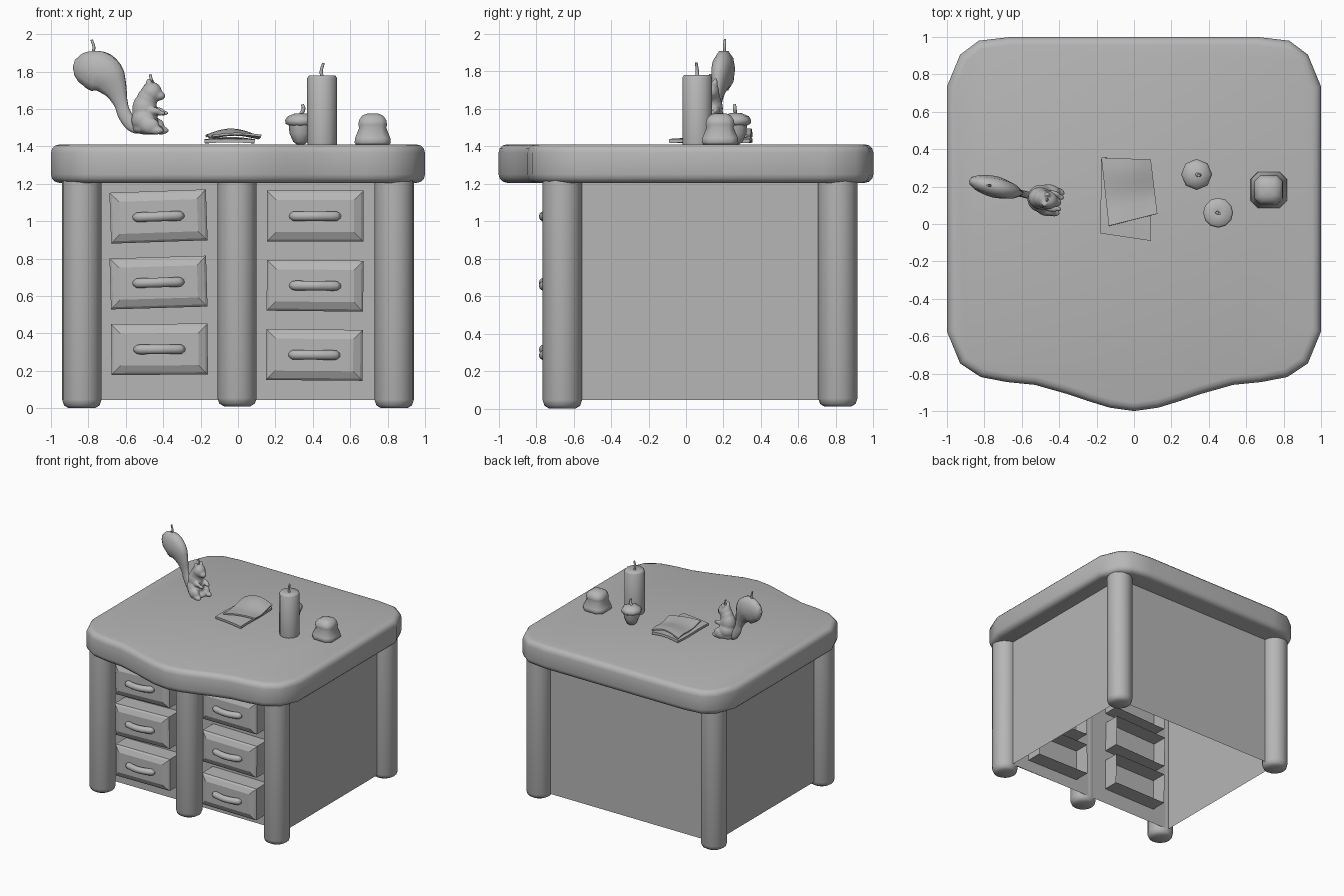
import bpy
import bmesh
import math
from mathutils import Vector, Matrix

old = bpy.data.objects.get("Cube")
if old:
    bpy.data.objects.remove(old, do_unlink=True)

# One plain grey for everything
GREY = (0.47, 0.47, 0.47, 1)
mat = bpy.data.materials.new("plain grey")
mat.use_nodes = True
mat.diffuse_color = GREY
mat.node_tree.nodes["Principled BSDF"].inputs["Base Color"].default_value = GREY


def select(obj):
    bpy.ops.object.select_all(action='DESELECT')
    obj.select_set(True)
    bpy.context.view_layer.objects.active = obj


def finish(obj, angle=40):
    """Material and shading shared by every part."""
    obj.data.materials.clear()
    obj.data.materials.append(mat)
    select(obj)
    if angle:
        bpy.ops.object.shade_smooth_by_angle(angle=math.radians(angle))
    return obj


def from_bmesh(name, bm, angle=40):
    bmesh.ops.recalc_face_normals(bm, faces=bm.faces)
    mesh = bpy.data.meshes.new(name)
    bm.to_mesh(mesh)
    bm.free()
    obj = bpy.data.objects.new(name, mesh)
    bpy.context.collection.objects.link(obj)
    return finish(obj, angle)


def loft(name, rings, angle=40, open_start=False):
    """Skin a stack of closed rings and cap the ends."""
    bm = bmesh.new()
    loops = [[bm.verts.new(p) for p in ring] for ring in rings]
    n = len(loops[0])
    for a, b in zip(loops, loops[1:]):
        for i in range(n):
            j = (i + 1) % n
            bm.faces.new((a[i], a[j], b[j], b[i]))
    if not open_start:
        bm.faces.new(loops[0][::-1])
    bm.faces.new(loops[-1])
    return from_bmesh(name, bm, angle)


def circle(n):
    return [(math.cos(math.tau * i / n), math.sin(math.tau * i / n)) for i in range(n)]


def turned(name, x, y, profile, section, angle=60):
    """Stack a flat section along z, scaled by (radius, z) pairs."""
    rings = [[(x + r * u, y + r * v, z) for u, v in section] for r, z in profile]
    return loft(name, rings, angle)


def tube(name, points, size, flat=1.0, place=None):
    """Smooth round tube through (x, y, z, radius) points."""
    curve = bpy.data.curves.new(name, 'CURVE')
    curve.dimensions = '3D'
    curve.bevel_depth = size
    curve.bevel_resolution = 3
    curve.resolution_u = 6
    curve.use_fill_caps = True
    s = curve.splines.new('BEZIER')
    s.radius_interpolation = 'CARDINAL'
    s.bezier_points.add(len(points) - 1)
    for bp, (x, y, z, r) in zip(s.bezier_points, points):
        bp.co = (x, y, z)
        bp.radius = r
        bp.handle_left_type = bp.handle_right_type = 'AUTO'
    obj = bpy.data.objects.new(name, curve)
    bpy.context.collection.objects.link(obj)
    select(obj)
    bpy.ops.object.convert(target='MESH')
    obj = bpy.context.view_layer.objects.active
    obj.data.transform(Matrix.Diagonal((1, flat, 1, 1)))
    if place:
        obj.matrix_world = place
    return finish(obj, 60)


# Desk top with a bowed front edge
half = [(0, -1), (0.13, -0.982), (0.25, -0.945), (0.36, -0.908), (0.53, -0.86), (0.68, -0.845),
        (0.82, -0.818), (0.93, -0.745), (1, -0.575), (1, 0.735), (0.93, 0.905), (0.83, 0.98), (0.66, 1)]
outline = half + [(-x, y) for x, y in half[:0:-1]]
top = loft("desk_top", [[(x, y, z) for x, y in outline] for z in (1.205, 1.41)], 0)
bevel = top.modifiers.new("soft edge", 'BEVEL')
bevel.width = 0.045
bevel.segments = 3
bevel.limit_method = 'ANGLE'
bevel.angle_limit = math.radians(50)
bpy.ops.object.modifier_apply(modifier=bevel.name)
finish(top, 40)

# Posts with rounded feet
for name, x, y, foot in (("front_left_post", 0.835, -0.66, 0), ("front_right_post", -0.835, -0.66, 0),
                         ("front_middle_post", -0.005, -0.66, 0.01),
                         ("back_left_post", 0.835, 0.81, 0.01), ("back_right_post", -0.835, 0.81, 0.01)):
    turned(name, x, y, [(0.07, foot), (0.095, foot + 0.015), (0.105, foot + 0.045), (0.105, 1.23)], circle(16))

# Cabinet walls, open below
bm = bmesh.new()
base = [(-0.835, -0.56), (0.835, -0.56), (0.835, 0.81), (-0.835, 0.81)]
low, high = [[bm.verts.new((x, y, z)) for x, y in base] for z in (0.045, 1.22)]
for i in range(4):
    j = (i + 1) % 4
    bm.faces.new((low[i], low[j], high[j], high[i]))
from_bmesh("cabinet_walls", bm, 0)

# Drawers, open at the back, each hung a little crooked, with a bowed handle
drawers = [("upper_right", -0.425, 1.025, 2), ("middle_right", -0.425, 0.672, 1.7), ("lower_right", -0.42, 0.315, 0.4),
           ("upper_left", 0.412, 1.027, 0), ("middle_left", 0.412, 0.655, -0.6), ("lower_left", 0.408, 0.285, -0.5)]
for name, x, z, tilt in drawers:
    place = Matrix.Translation((x, 0, z)) @ Matrix.Rotation(-math.radians(tilt), 4, 'Y')
    rings = []
    for inset, y in ((0, -0.42), (0, -0.7), (0.012, -0.712), (0.05, -0.73)):
        w, h = 0.258 - inset, 0.136 - inset
        rings.append([place @ Vector((u * w, y, v * h)) for u, v in ((-1, -1), (1, -1), (1, 1), (-1, 1))])
    loft(name + "_drawer", rings, 0, open_start=True)
    arc = [(-0.133, -0.725, 0, 0.5), (-0.115, -0.733, 0, 0.95), (-0.06, -0.75, 0, 1), (0, -0.758, 0, 1),
           (0.06, -0.75, 0, 1), (0.115, -0.733, 0, 0.95), (0.133, -0.725, 0, 0.5)]
    tube(name + "_handle", arc, 0.027, place=place)

# Candle
turned("pillar_candle", 0.45, 0.06, [(0.078, 1.41), (0.08, 1.425), (0.08, 1.765), (0.07, 1.78), (0.02, 1.775)],
       circle(12), 75)
tube("candle_wick", [(0.45, 0.06, 1.77, 1), (0.445, 0.06, 1.8, 1), (0.457, 0.055, 1.845, 0.8)], 0.009)

# Acorn
turned("acorn_nut", 0.335, 0.265, [(0.02, 1.41), (0.04, 1.425), (0.06, 1.47), (0.065, 1.53)], circle(10))
turned("acorn_cap", 0.335, 0.265, [(0.06, 1.51), (0.08, 1.52), (0.083, 1.54), (0.07, 1.56), (0.03, 1.577)],
       circle(8))
tube("acorn_stem", [(0.335, 0.265, 1.57, 1), (0.35, 0.26, 1.6, 1), (0.345, 0.26, 1.625, 0.8)], 0.01)

# Squat bell-shaped weight on a chamfered square plan
square = [(1, -0.6), (1, 0.6), (0.6, 1), (-0.6, 1), (-1, 0.6), (-1, -0.6), (-0.6, -1), (0.6, -1)]
turned("bell_weight", 0.72, 0.182, [(0.09, 1.41), (0.097, 1.42), (0.094, 1.445), (0.072, 1.5), (0.077, 1.515),
                                    (0.073, 1.54), (0.058, 1.563), (0.035, 1.574), (0.01, 1.577)], square, 75)


# Loose curled sheets
def sheet(name, corners, height, lift, phase, depth):
    a, b, c, d = [Vector((x, y, 0)) for x, y in corners]
    bm = bmesh.new()
    bmesh.ops.create_grid(bm, x_segments=8, y_segments=8, size=0.5)
    for v in bm.verts:
        u, w = v.co.x + 0.5, v.co.y + 0.5
        p = a.lerp(b, u).lerp(d.lerp(c, u), w)
        p.z = height + lift * (math.sin(math.pi * u) * (0.3 + 0.7 * w) + 0.2 * math.sin(7 * w + phase))
        v.co = p
    obj = from_bmesh(name, bm, 0)
    thick = obj.modifiers.new("paper", 'SOLIDIFY')
    thick.thickness = depth
    bpy.ops.object.modifier_apply(modifier=thick.name)
    finish(obj, 40)


sheet("lower_sheet", [(-0.18, -0.05), (0.09, -0.09), (0.09, 0.34), (-0.175, 0.355)], 1.437, 0.012, 0, 0.02)
sheet("upper_sheet", [(-0.135, -0.01), (0.125, 0.055), (0.09, 0.345), (-0.175, 0.355)], 1.456, 0.036, 2, 0.012)

# Squirrel figure, built facing +x, fused into one soft body and turned slightly
pose = Matrix.Translation((-0.47, 0.13, 0)) @ Matrix.Rotation(math.radians(-14), 4, 'Z')
lumps = [((-0.03, 0, 1.54), (0.072, 0.075, 0.068)), ((-0.03, 0, 1.6), (0.068, 0.06, 0.085)),
         ((-0.015, 0, 1.655), (0.056, 0.05, 0.06)), ((0.008, 0, 1.69), (0.056, 0.05, 0.055)),
         ((0.05, 0, 1.67), (0.034, 0.028, 0.025)), ((-0.01, 0, 1.492), (0.085, 0.068, 0.03))]
for s in (1, -1):
    lumps += [((0.01, s * 0.054, 1.51), (0.055, 0.032, 0.045)), ((0.045, s * 0.055, 1.485), (0.045, 0.025, 0.022)),
              ((0, s * 0.028, 1.735), (0.018, 0.013, 0.03)), ((0.03, s * 0.042, 1.59), (0.04, 0.016, 0.02)),
              ((0.065, s * 0.032, 1.578), (0.03, 0.015, 0.014))]
bm = bmesh.new()
for centre, radii in lumps:
    bmesh.ops.create_uvsphere(bm, u_segments=16, v_segments=10, radius=1,
                              matrix=Matrix.Translation(centre) @ Matrix.Diagonal((*radii, 1)))
body = from_bmesh("squirrel_body", bm, 0)
fuse = body.modifiers.new("fuse", 'REMESH')
fuse.mode = 'VOXEL'
fuse.voxel_size = 0.008
soften = body.modifiers.new("soften", 'SMOOTH')
soften.iterations = 3
for name in ("fuse", "soften"):
    bpy.ops.object.modifier_apply(modifier=name)
finish(body, 180)
body.matrix_world = pose

# Bushy tail and the little wicks
tail = [(-0.02, 0, 1.498, 0.28), (-0.085, 0, 1.508, 0.36), (-0.135, 0, 1.56, 0.36), (-0.165, 0, 1.64, 0.4),
        (-0.2, 0, 1.72, 0.72), (-0.255, 0, 1.785, 1.05), (-0.325, 0, 1.81, 1.02), (-0.385, 0, 1.818, 0.74),
        (-0.415, 0, 1.82, 0.4), (-0.424, 0, 1.82, 0.1)]
tube("squirrel_tail", tail, 0.105, flat=0.5, place=pose)
tube("tail_wick", [(-0.315, 0, 1.9, 1), (-0.31, 0, 1.93, 1), (-0.322, 0, 1.97, 0.8)], 0.008, place=pose)
tube("head_wick", [(0, 0, 1.73, 1), (0.005, 0, 1.76, 1), (0, 0, 1.785, 0.8)], 0.008, place=pose)
